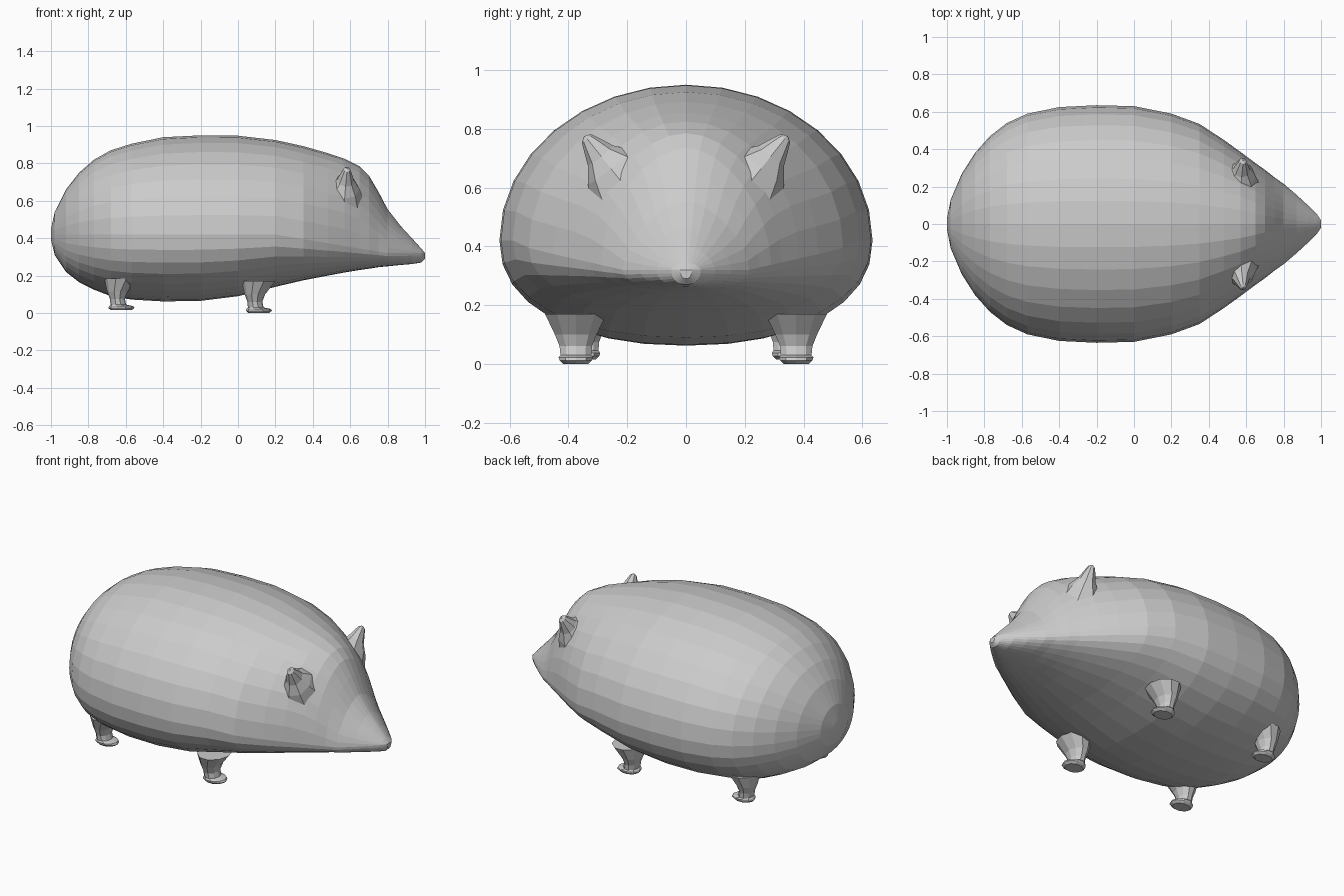
import bpy
import bmesh
from math import cos, sin, pi
from mathutils import Vector

if "Cube" in bpy.data.objects:
    bpy.data.objects.remove(bpy.data.objects["Cube"], do_unlink=True)

grey = bpy.data.materials.new("plain_grey")
grey.use_nodes = True
colour = (0.6, 0.6, 0.6, 1)
grey.diffuse_color = colour
grey.node_tree.nodes["Principled BSDF"].inputs["Base Color"].default_value = colour


def loft(name, rings):
    """Skin a list of closed point rings and cap both ends."""
    bm = bmesh.new()
    loops = [[bm.verts.new(point) for point in ring] for ring in rings]
    count = len(loops[0])
    for a, b in zip(loops, loops[1:]):
        for i in range(count):
            j = (i + 1) % count
            bm.faces.new((a[i], a[j], b[j], b[i]))
    bm.faces.new(loops[0])
    bm.faces.new(loops[-1])
    bmesh.ops.recalc_face_normals(bm, faces=bm.faces)
    mesh = bpy.data.meshes.new(name)
    bm.to_mesh(mesh)
    bm.free()
    mesh.materials.append(grey)
    obj = bpy.data.objects.new(name, mesh)
    bpy.context.collection.objects.link(obj)
    return obj


def power(value, exponent):
    return abs(value) ** exponent * (1 if value > 0 else -1)


# Body stations: x, half width, top, bottom
stations = [
    (-1, .03, .45, .39), (-.98, .13, .54, .31), (-.92, .27, .66, .22),
    (-.85, .38, .75, .165), (-.77, .47, .82, .125), (-.68, .54, .87, .09),
    (-.57, .59, .905, .072), (-.4, .625, .94, .062), (-.2, .635, .95, .065),
    (0, .63, .948, .09), (.2, .59, .925, .14), (.35, .535, .892, .175),
    (.48, .45, .855, .2), (.57, .385, .825, .217), (.65, .325, .785, .23),
    (.7, .29, .735, .237), (.75, .25, .65, .245), (.8, .215, .555, .25),
    (.87, .155, .465, .257), (.93, .1, .4, .262), (.98, .05, .345, .27),
    (1, .02, .32, .29),
]


def body_ring(x, width, top, bottom, sides=32):
    front = max(0, min(1, (x - .2) / .6))
    middle = .42 - .1 * front
    ring = []
    for i in range(sides):
        c, s = cos(2 * pi * i / sides), sin(2 * pi * i / sides)
        if s > 0:   # rounded back, narrowing to a ridge on the snout
            snout = max(0, min(1, (x - .6) / .2))
            y, z = power(c, 1 + .25 * snout), middle + (top - middle) * s ** (1 + .25 * snout)
        else:       # flatter belly and chin
            y, z = power(c, .9), middle - (middle - bottom) * abs(s) ** .9
        ring.append((x, width * y, z))
    return ring


loft("body", [body_ring(*row) for row in stations])


# Short legs, each flaring into the belly and ending in a forward foot
# Leg rings: forward shift, radius along, radius across, height
leg_rings = [(.02, .09, .11, .17), (0, .055, .075, .1), (0, .04, .058, .06),
             (.005, .042, .055, .03), (.02, .065, .062, .022),
             (.022, .07, .058, .012), (.02, .055, .045, 0)]


def leg(name, x, y, lift, size):
    rings = []
    for shift, along, across, z in leg_rings:
        rings.append([(x + shift + along * cos(pi * i / 5),
                       y + across * size * sin(pi * i / 5), z + lift)
                      for i in range(10)])
    loft(name, rings)


# Small pointed ears, flaring into the head and tilted outwards
ear_rings = [(-.07, .13), (0, .095), (.05, .055), (.09, .038), (.125, .022), (.135, .006)]


def ear(name, side):
    base = Vector((.57, side * .26, .67))
    axis = Vector((.1, side * .62, .78)).normalized()
    across = Vector((0, axis.z, -axis.y))
    along = across.cross(axis)
    rings = []
    for out, radius in ear_rings:
        centre = base + axis * out
        rings.append([centre + (along * cos(pi * i / 4) * .85
                                + across * sin(pi * i / 4)) * radius
                      for i in range(8)])
    loft(name, rings)


for label, side in (("left", 1), ("right", -1)):
    leg("front_leg_" + label, .09, side * .375, 0, 1)
    leg("rear_leg_" + label, -.645, side * .345, .015, .9)
    ear("ear_" + label, side)
